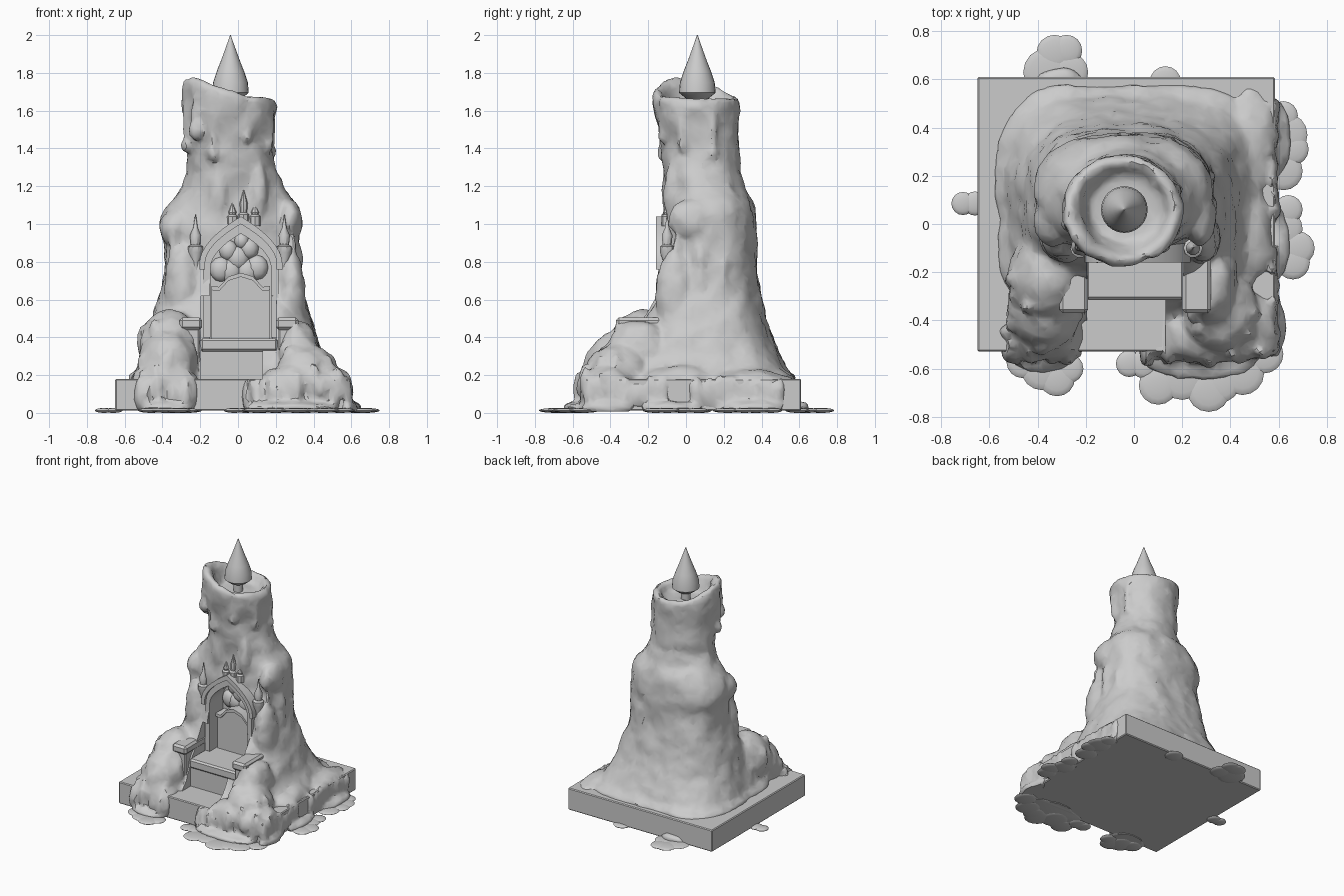
import bpy, bmesh, math, random
from mathutils import Vector, Matrix, noise

if "Cube" in bpy.data.objects:
    bpy.data.objects.remove(bpy.data.objects["Cube"])
random.seed(4)

def make(name, bm, angle=35, smooth=True):
    bmesh.ops.recalc_face_normals(bm, faces=bm.faces)
    me = bpy.data.meshes.new(name)
    bm.to_mesh(me)
    bm.free()
    ob = bpy.data.objects.new(name, me)
    bpy.context.collection.objects.link(ob)
    if smooth:
        shade(ob, angle)
    return ob

def shade(ob, angle):
    bpy.ops.object.select_all(action='DESELECT')
    ob.select_set(True)
    bpy.context.view_layer.objects.active = ob
    bpy.ops.object.shade_smooth_by_angle(angle=math.radians(angle))

def blob(bm, loc, r, seg=16):
    m = Matrix.Translation(loc) @ Matrix.Diagonal((*r, 1))
    bmesh.ops.create_uvsphere(bm, u_segments=seg, v_segments=seg // 2, radius=1, matrix=m)

def box(name, x, y, z, bevel=0.008):
    bm = bmesh.new()
    m = Matrix.Translation(((x[0]+x[1])/2, (y[0]+y[1])/2, (z[0]+z[1])/2))
    m = m @ Matrix.Diagonal((x[1]-x[0], y[1]-y[0], z[1]-z[0], 1))
    bmesh.ops.create_cube(bm, size=1, matrix=m)
    if bevel:
        bmesh.ops.bevel(bm, geom=bm.edges[:], offset=bevel, segments=1, affect='EDGES')
    return make(name, bm)

def prism(name, pts, y0, y1):
    bm = bmesh.new()
    f = bm.faces.new([bm.verts.new((x, y0, z)) for x, z in pts])
    ext = bmesh.ops.extrude_face_region(bm, geom=[f])['geom']
    bmesh.ops.translate(bm, vec=(0, y1-y0, 0), verts=[v for v in ext if isinstance(v, bmesh.types.BMVert)])
    if not any(len(e.link_faces) == 1 for e in f.edges):
        return make(name, bm)
    bm.faces.new([v for v in f.verts][::-1])
    return make(name, bm)

def lathe(name, prof, x, y, seg=24):
    bm = bmesh.new()
    rings = [[bm.verts.new((x+r*math.cos(a), y+r*math.sin(a), z))
              for a in [2*math.pi*i/seg for i in range(seg)]] for r, z in prof]
    skin(bm, rings)
    return make(name, bm)

def skin(bm, rings):
    n = len(rings[0])
    for a, b in zip(rings, rings[1:]):
        for i in range(n):
            bm.faces.new((a[i], a[(i+1) % n], b[(i+1) % n], b[i]))
    bm.faces.new(rings[0][::-1])
    bm.faces.new(rings[-1])

def arch(cx, w, base, spring, apex, n=8):
    half = [(w*(1-(i/n)**1.9), spring+(apex-spring)*i/n) for i in range(n+1)]
    left = [(cx-w, base)] + [(cx-x, z) for x, z in half]
    return left + [(cx+x, z) for x, z in half[-2::-1]] + [(cx+w, base)]

# Wax body: lofted rings (z, left, right, front, back, squareness)
rows = [(.10, -.57, .53, -.40, .575, 4.2), (.19, -.57, .53, -.40, .575, 4.2), (.23, -.53, .49, -.36, .53, 3.7),
        (.32, -.50, .44, -.32, .49, 3.1), (.42, -.47, .41, -.27, .45, 2.8), (.52, -.45, .38, -.23, .42, 2.7),
        (.62, -.42, .34, -.17, .40, 2.6), (.75, -.39, .325, -.13, .38, 2.6), (.88, -.39, .32, -.12, .37, 2.5),
        (.97, -.415, .325, -.12, .375, 2.4), (1.05, -.40, .325, -.11, .37, 2.3), (1.12, -.355, .295, -.10, .35, 2.2),
        (1.19, -.30, .245, -.10, .31, 2.1), (1.28, -.265, .20, -.12, .29, 2), (1.42, -.27, .18, -.13, .28, 2),
        (1.55, -.285, .195, -.16, .28, 2)]
N = 72
def ring(bm, row, s=1, rim=None):
    z, xl, xr, yf, yb, p = row
    out = []
    for i in range(N):
        a = 2*math.pi*i/N
        c, d = math.cos(a), math.sin(a)
        k = (abs(c)**p+abs(d)**p)**(-1/p)*s
        k *= 1+.03*noise.noise(Vector((c*3, d*3, z*2.2)))
        zz = z
        if rim is not None:
            zz = 1.665+.115*((1+math.cos(a-math.radians(205)))/2)**2.6 + rim
        out.append(bm.verts.new(((xl+xr)/2+k*c*(xr-xl)/2, (yf+yb)/2+k*d*(yb-yf)/2, zz)))
    return out

bm = bmesh.new()
rings = [ring(bm, r) for r in rows]
top = (1.6, -.30, .205, -.175, .285, 2)
rings += [ring(bm, top, s, r) for s, r in ((1, -.035), (.97, -.01), (.88, 0), (.78, -.015), (.7, -.05))]
rings.append(ring(bm, top, .55))
skin(bm, rings)
# Wax mounds around the seat and foot
mounds = [((-.36, -.22, .36), (.165, .19, .19)), ((-.37, -.36, .24), (.155, .17, .20)),
          ((-.38, -.46, .16), (.17, .11, .10)), ((.32, -.25, .33), (.11, .18, .16)),
          ((.36, -.36, .22), (.16, .17, .15)), ((.32, -.46, .16), (.22, .12, .10)),
          ((.48, -.42, .16), (.11, .15, .09))]
for loc, r in mounds + [((.49, -.05, .16), (.09, .19, .09)), ((.48, .34, .15), (.11, .24, .08)),
                        ((-.33, .02, .98), (.09, .11, .10)), ((.27, .03, 1.02), (.07, .13, .11)),
                        ((-.29, -.06, .65), (.10, .10, .25)), ((.28, -.06, .62), (.08, .10, .25)),
                        ((-.1, -.08, 1.18), (.05, .05, .2)), ((.11, -.07, 1.15), (.05, .05, .16))]:
    blob(bm, loc, r)
# Ropey runs draped over the mounds
for (x, y, z), (rx, ry, rz) in mounds:
    for i in range(7):
        a = math.radians(random.uniform(170, 370))
        e = random.uniform(.1, .8)
        q = math.sqrt(1-e*e)*.95
        s = random.uniform(.02, .035)
        blob(bm, (x+rx*q*math.cos(a), y+ry*q*math.sin(a), z+rz*e-.04), (s, s, random.uniform(.05, .09)), 10)
# Hanging drips: slim run with a round bulb at its end
for x, y, z0, z1, r in [(-.22, -.09, 1.68, 1.50, .04), (-.13, -.125, 1.62, 1.38, .03), (.16, -.02, 1.62, 1.43, .035),
                        (.05, -.12, 1.62, 1.47, .03), (.17, .14, 1.62, 1.38, .03), (-.27, 0, 1.66, 1.42, .03),
                        (.31, .08, .9, .70, .045), (.29, -.05, .95, .75, .03),
                        (-.34, -.06, .95, .76, .04), (-.28, -.10, .85, .62, .03), (.32, .2, .8, .6, .025)]:
    blob(bm, (x, y, (z0+z1)/2), (r*.75, r*.75, (z0-z1)/2+.02))
    blob(bm, (x, y, z1), (r, r, r*1.5))
# Runs down the slab edges
for i in range(22):
    if i not in (9, 10):
        x = -.52+.035*i if i < 9 else .05+.046*(i-11)
        blob(bm, (x, -.52, .1), (.03, random.uniform(.025, .075), random.uniform(.085, .11)))
for i in range(17):
    if i not in (7, 8):
        blob(bm, (.575, -.5+.062*i, .1), (random.uniform(.015, .035), .042, random.uniform(.07, .105)))
# Flared feet where runs meet the floor
for x, y, rx, ry in [(-.38, -.53, .15, .09), (.28, -.54, .25, .11), (.58, -.42, .05, .14), (.59, .36, .06, .16),
                     (.59, -.07, .06, .16), (-.31, .6, .1, .05)]:
    blob(bm, (x, y, .025), (rx, ry, .04))
wax = make("wax_body", bm, smooth=False)

# Alcove and step cutters
cuts = [prism("alcove_cutter", arch(.015, .165, .36, .76, .96), -.8, .03),
        box("step_cutter", (-.195, .205), (-.8, -.12), (.33, .62), 0),
        box("front_cutter", (-.195, .13), (-.8, -.3), (.18, .5), 0),
        box("floor_cutter", (-1, 1), (-1, 1), (-.3, .008), 0)]
m = wax.modifiers.new("merge", 'REMESH')
m.mode = 'VOXEL'
m.voxel_size = .013
m = wax.modifiers.new("soften", 'SMOOTH')
m.iterations = 5
tex = bpy.data.textures.new("wax_lumps", 'CLOUDS')
tex.noise_scale = .11
m = wax.modifiers.new("lumps", 'DISPLACE')
m.texture = tex
m.strength = .03
m = wax.modifiers.new("reduce", 'DECIMATE')
m.ratio = .16
for c in cuts:
    c.hide_render = True
    m = wax.modifiers.new("cut", 'BOOLEAN')
    m.operation = 'DIFFERENCE'
    m.solver = 'EXACT'
    m.object = c
dg = bpy.context.evaluated_depsgraph_get()
baked = bpy.data.meshes.new_from_object(wax.evaluated_get(dg))
wax.modifiers.clear()
wax.data = baked
shade(wax, 30)
for c in cuts:
    bpy.data.objects.remove(c)

# Base slab
box("base_slab", (-.65, .585), (-.53, .61), (.012, .18), .006)

# Puddles on the floor: clusters of flat lobes
bm = bmesh.new()
for x, y, r in [(-.46, -.57, .07), (-.38, -.6, .09), (-.32, -.64, .075), (-.27, -.6, .06), (-.02, -.58, .055),
                (.04, -.58, .06), (.1, -.67, .08), (.2, -.63, .1), (.31, -.69, .09), (.36, -.66, .08),
                (.45, -.62, .09), (.54, -.54, .08),
                (.62, .45, .06), (.63, .37, .09), (.66, .31, .065), (.62, .22, .08), (.64, .06, .06),
                (.62, -.02, .08), (.68, -.1, .07), (.66, -.16, .07), (-.33, .71, .075), (-.28, .72, .065),
                (-.36, .63, .1), (-.27, .63, .08), (.13, .59, .065), (-.71, .085, .048), (-.66, .085, .05)]:
    blob(bm, (x, y, .013), (r, r, .013))
make("floor_puddles", bm)

# Seat, riser, arms
box("seat", (-.2, .21), (-.315, .04), (.325, .395), .012)
box("seat_riser", (-.2, .21), (-.295, .04), (.15, .33))
for s, side in ((-1, "left"), (1, "right")):
    cx = .005+s*.255
    box(side+"_arm_post", (cx-.045, cx+.045), (-.35, -.08), (.17, .45))
    box(side+"_armrest", (cx-.06, cx+.06), (-.37, -.08), (.44, .505), .015)
    # Column and pinnacle beside the arch
    px = .01+s*.235
    lathe(side+"_column", [(.035, .48), (.035, .53), (.022, .55), (.02, .8), (.04, .85), (.04, .88),
                           (.025, .89), (.03, .94), (.012, .98), (.002, 1.05)], px, -.10, 10)

# Backrest with a wavy top, its raised trim, and the pointed arch frame
crest = [(-.14, .65), (-.10, .645), (-.05, .70), (.015, .72), (.08, .70), (.13, .645), (.17, .65)]
prism("backrest", [(-.14, .38)] + crest + [(.17, .38)], -.05, .035)
prism("backrest_trim", crest + [(x, z+.022) for x, z in crest[::-1]], -.075, .03)
prism("arch_frame", arch(.015, .2, .40, .79, 1.02) + arch(.015, .16, .40, .77, .95)[::-1], -.14, -.02)
prism("arch_hood", arch(.015, .22, .76, .79, 1.04) + arch(.015, .19, .76, .79, 1.0)[::-1], -.16, -.04)

# Wax lumps in the alcove and finial over the arch
bm = bmesh.new()
for x, z, r in [(-.09, .76, .06), (.0, .82, .06), (.1, .77, .06), (.05, .75, .06), (-.05, .86, .05), (.06, .87, .05),
                (-.04, .75, .06), (.02, .91, .04)]:
    blob(bm, (x, .03, z), (r, .04, r*1.1), 12)
make("alcove_wax", bm)
for x, z, h in ((.03, 1.0, .18), (-.03, .99, .12), (.09, .99, .12)):
    lathe("arch_finial", [(.03, z), (.03, z+.05), (.018, z+.06), (.022, z+h*.6), (.002, z+h)], x, -.10, 8)

# Wick and flame
lathe("wick", [(.035, 1.57), (.035, 1.69)], -.04, .06, 12)
lathe("flame", [(.03, 1.655), (.06, 1.665), (.097, 1.695), (.092, 1.75), (.072, 1.81), (.05, 1.865),
                (.03, 1.92), (.012, 1.97), (.002, 2.0)], -.04, .06, 24)
